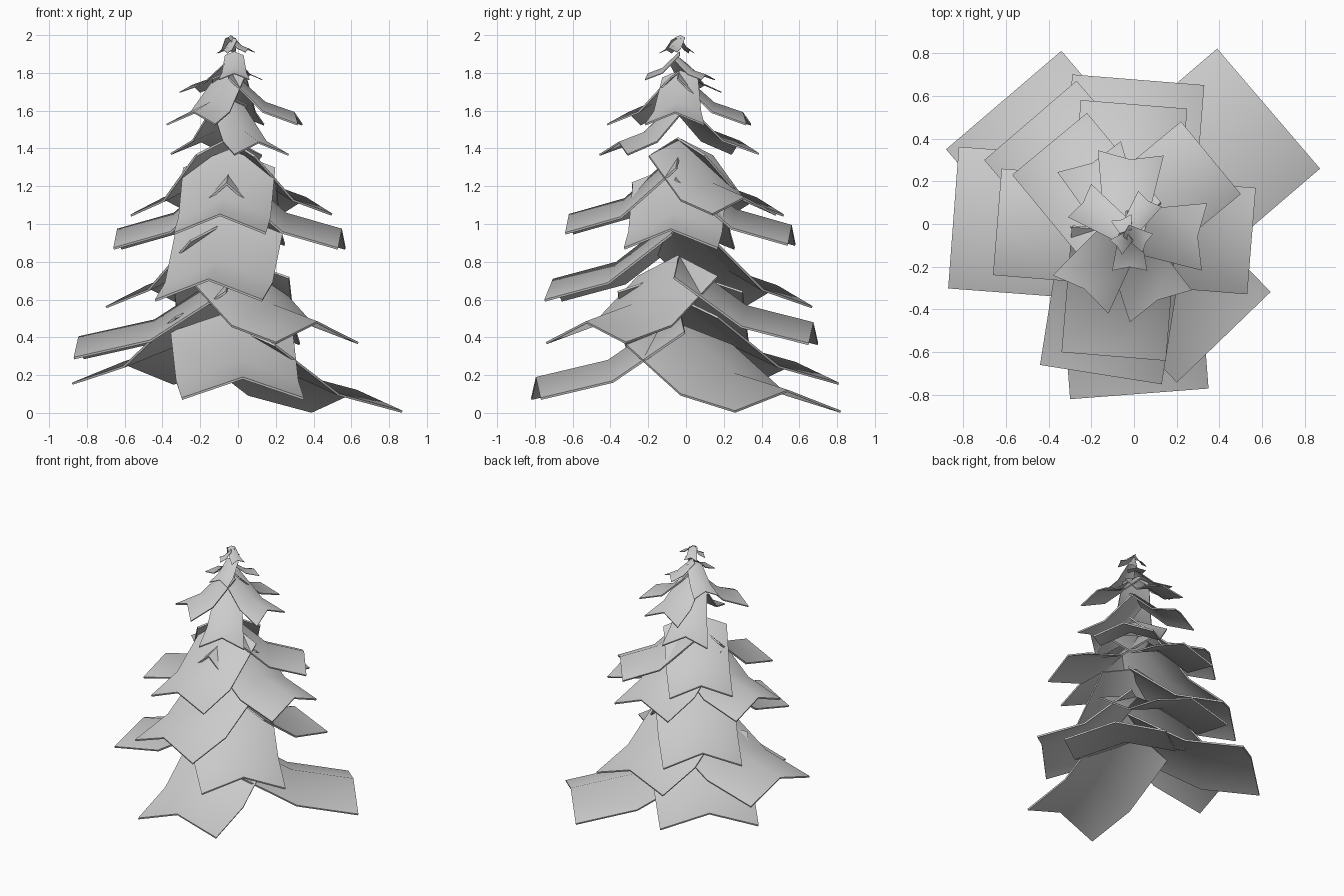
import bpy, bmesh, math
from mathutils import Vector

cube = bpy.data.objects.get("Cube")
if cube:
    bpy.data.objects.remove(cube, do_unlink=True)

grey = bpy.data.materials.new("light_grey")
grey.use_nodes = True
colour = (0.6, 0.6, 0.6, 1)
grey.diffuse_color = colour
grey.node_tree.nodes["Principled BSDF"].inputs["Base Color"].default_value = colour

AXIS = Vector((-0.04, -0.035))


def branch(name, x, y, angle, width, z):
    """Folded plate from the tree's axis, bent halfway, ending at tip (x, y) with corners at z."""
    a = math.radians(angle)
    out = Vector((math.cos(a), math.sin(a)))
    side = Vector((-out.y, out.x))
    tip = Vector((x, y))
    length = (tip - AXIS).dot(out)
    fold = min(0.11, 0.2 * width)
    outer = min(0.09, 0.17 * width)
    inner = min(0.26, 0.53 * width)
    small = width < 0.4
    notch = 0.1 * width if small else 0
    # distance back from the tip, rise and width factor of each cross-section
    rows = [(0, 0, 1),
            (length * 0.5, outer, 0.8 if small else 1),
            (length, outer + inner, 0.6 if small else 1)]
    bm = bmesh.new()
    grid = []
    for back, rise, wide in rows:
        row = []
        for s in (-1, 0, 1):
            pull = notch if s == 0 and back == 0 else 0
            p = tip - out * (back + pull) + side * (s * wide * width / 2)
            height = z + rise + fold * (1 - abs(s) * wide)
            row.append(bm.verts.new((p.x, p.y, height)))
        grid.append(row)
    for r in range(2):
        for c in range(2):
            bm.faces.new((grid[r][c], grid[r][c + 1], grid[r + 1][c + 1], grid[r + 1][c]))
    bmesh.ops.recalc_face_normals(bm, faces=bm.faces)
    if sum(f.normal.z for f in bm.faces) < 0:
        bmesh.ops.reverse_faces(bm, faces=bm.faces)
    mesh = bpy.data.meshes.new(name)
    bm.to_mesh(mesh)
    bm.free()
    obj = bpy.data.objects.new(name, mesh)
    bpy.context.collection.objects.link(obj)
    mesh.materials.append(grey)
    thick = obj.modifiers.new("thickness", "SOLIDIFY")
    thick.thickness = min(0.012, 0.03 * width)
    thick.offset = -1
    bpy.ops.object.select_all(action="DESELECT")
    obj.select_set(True)
    bpy.context.view_layer.objects.active = obj
    bpy.ops.object.modifier_apply(modifier=thick.name)
    bpy.ops.object.shade_smooth_by_angle(angle=math.radians(65))


# Tiers from the ground up: tip x, tip y, heading, width, corner height
tiers = {
    "ground": [(-0.61, 0.58, 130.5, 0.71, 0.16), (0.63, 0.54, 40.6, 0.74, 0.012),
               (0.025, -0.795, -85.6, 0.65, 0.08)],
    "low": [(-0.845, 0.03, 175.7, 0.665, 0.295), (0.42, -0.53, -46, 0.61, 0.375),
            (0.02, 0.675, 85.4, 0.62, 0.37)],
    "lower_middle": [(-0.485, 0.485, 130.7, 0.57, 0.565), (-0.155, -0.705, -99, 0.577, 0.6)],
    "middle": [(-0.64, 0.01, 175.4, 0.5, 0.875), (0.55, -0.08, -4.6, 0.5, 0.875),
               (0, 0.56, 85.4, 0.5, 0.895)],
    "upper_middle": [(-0.095, -0.62, -94.7, 0.49, 0.955), (-0.395, 0.375, 129.6, 0.455, 1.05),
                     (0.36, 0.31, 39.5, 0.44, 1.055)],
    "upper": [(0.125, -0.385, -62.6, 0.326, 1.37), (-0.21, 0.315, 116, 0.33, 1.375)],
    "high": [(-0.25, -0.33, -124.7, 0.316, 1.53), (0.33, -0.06, -4.5, 0.316, 1.53),
             (-0.015, 0.333, 85.4, 0.31, 1.53)],
    "higher": [(-0.255, 0.11, 145, 0.19, 1.7), (0.075, 0.118, 56, 0.133, 1.765),
               (-0.02, -0.218, -90, 0.165, 1.765)],
    "top": [(0.065, -0.09, -30, 0.1, 1.91), (-0.085, -0.11, -140, 0.09, 1.905),
            (-0.06, 0.03, 108, 0.1, 1.905)],
}
for tier, branches in tiers.items():
    for i, spec in enumerate(branches, 1):
        branch(f"{tier}_branch_{i}", *spec)
